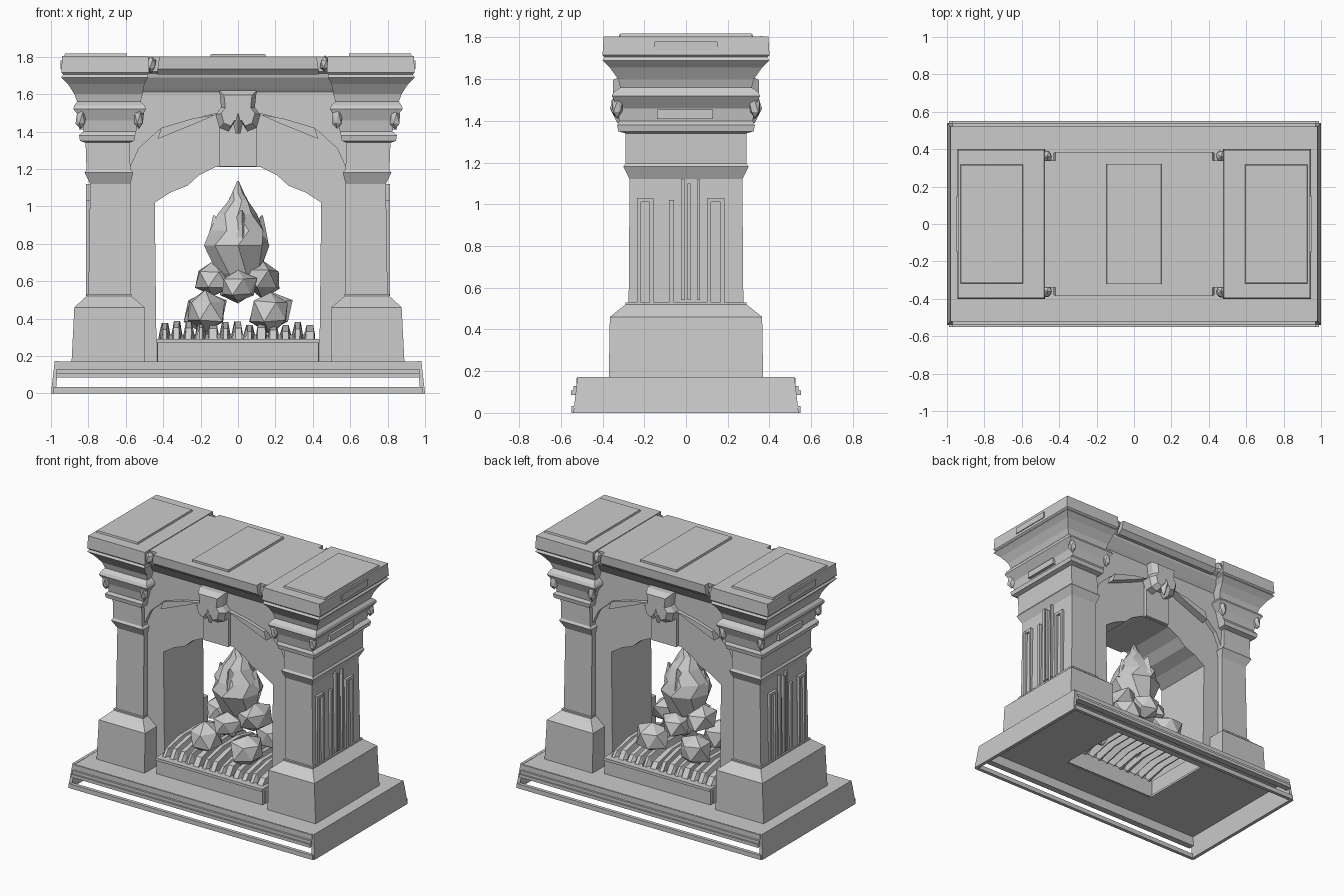
import bpy, bmesh, math, random
from mathutils import Vector
random.seed(4)


def finish(name, bm):
    bmesh.ops.recalc_face_normals(bm, faces=bm.faces)
    me = bpy.data.meshes.new(name)
    bm.to_mesh(me)
    bm.free()
    ob = bpy.data.objects.new(name, me)
    bpy.context.collection.objects.link(ob)
    return ob


def skin(name, rings):
    """Join equal-length closed rings of points and cap both ends."""
    bm = bmesh.new()
    vs = [[bm.verts.new(p) for p in r] for r in rings]
    n = len(rings[0])
    for a, b in zip(vs, vs[1:]):
        for i in range(n):
            j = (i + 1) % n
            bm.faces.new((a[i], a[j], b[j], b[i]))
    bm.faces.new(vs[0][::-1])
    bm.faces.new(vs[-1])
    return finish(name, bm)


def loft(name, rows, s=1):
    """Stack of rectangles: x0, x1, half depth, z."""
    return skin(name, [[(s * x0, -y, z), (s * x1, -y, z), (s * x1, y, z), (s * x0, y, z)]
                       for x0, x1, y, z in rows])


def box(name, x0, x1, y0, y1, z0, z1):
    return skin(name, [[(x0, y0, z), (x1, y0, z), (x1, y1, z), (x0, y1, z)] for z in (z0, z1)])


def prism(name, pts, y0, y1):
    """xz outline extruded along y."""
    return skin(name, [[(x, y, z) for x, z in pts] for y in (y0, y1)])


def mirrored(half):
    return half + [(-x, z) for x, z in reversed(half)]


def rock(name, c, size, jitter=0.16):
    bm = bmesh.new()
    bmesh.ops.create_icosphere(bm, subdivisions=1, radius=1)
    for v in bm.verts:
        k = 1 + random.uniform(-jitter, jitter)
        v.co = Vector([c[i] + v.co[i] * k * size[i] for i in range(3)])
    bmesh.ops.dissolve_limit(bm, angle_limit=0.25, verts=bm.verts, edges=bm.edges)
    bmesh.ops.triangulate(bm, faces=bm.faces)
    return finish(name, bm)


# Hollow base: top slab with a hole under the hearth
for s in (-1, 1):
    box("base_top_side", *sorted((s * 0.38, s * 0.975)), -0.52, 0.52, 0.155, 0.17)
    box("base_top_strip", -0.38, 0.38, *sorted((s * 0.28, s * 0.52)), 0.155, 0.17)
    # sloping end panels
    skin("base_end_panel", [
        [(s * 0.975, -0.54, 0), (s * 1.0, -0.54, 0), (s * 1.0, 0.54, 0), (s * 0.975, 0.54, 0)],
        [(s * 0.96, -0.52, 0.172), (s * 0.98, -0.52, 0.172), (s * 0.98, 0.52, 0.172), (s * 0.96, 0.52, 0.172)]])
    # stepped front and back mouldings, open gap, bottom rail
    for z0, z1, y in ((0.13, 0.168, 0.525), (0.108, 0.13, 0.54), (0.085, 0.108, 0.552)):
        box("base_moulding", -0.97, 0.97, *sorted((s * 0.505, s * y)), z0, z1)
    box("base_bottom_rail", -0.99, 0.99, *sorted((s * 0.525, s * 0.55)), 0, 0.033)

# Arched wall with deep opening
opening = [(0.435, 0.17), (0.445, 1.02), (0.36, 1.075), (0.27, 1.11), (0.21, 1.165), (0.12, 1.21)]
outer = [(0.60, 1.74), (0.60, 0.17)]
prism("arch_wall", mirrored(outer + opening), -0.23, 0.23)

# Spandrel panels, lintel and carved keystones, front and back
spandrel = [(0.58, 1.68), (0.58, 1.2), (0.53, 1.31), (0.42, 1.41), (0.27, 1.46), (0.1, 1.5)]
for s in (-1, 1):
    prism("spandrel_panel", mirrored(spandrel), s * 0.2, s * 0.26)
    for m in (-1, 1):
        leaf = [(0.43, 1.36), (0.41, 1.42), (0.24, 1.47), (0.12, 1.49), (0.22, 1.445)]
        prism("arch_leaf", [(m * x, z) for x, z in leaf], s * 0.22, s * 0.285)
    prism("keystone", [(-0.1, 1.212), (0.1, 1.212), (0.1, 1.58), (-0.1, 1.58)], s * 0.2, s * 0.255)
    brow = [(0.1, 1.62), (0.09, 1.53), (0.12, 1.49), (0.10, 1.42), (0.05, 1.40), (0.025, 1.44)]
    skin("keystone_carving", [[(x * k, s * y, 1.52 + (z - 1.52) * k) for x, z in mirrored(brow)]
                              for k, y in ((1, 0.24), (1, 0.31), (0.75, 0.35))])
    skin("keystone_nose", [[(-0.03 * k, s * 0.32, z), (0.03 * k, s * 0.32, z), (0, s * y, z)]
                           for k, y, z in ((0.5, 0.34, 1.53), (1, 0.365, 1.46), (0.4, 0.33, 1.39))])
loft("lintel", [(-0.55, 0.55, 0.25, 1.60), (-0.55, 0.55, 0.275, 1.63), (-0.55, 0.55, 0.32, 1.69),
                (-0.55, 0.55, 0.325, 1.71), (-0.5, 0.5, 0.34, 1.72), (-0.5, 0.5, 0.34, 1.80)])
loft("lintel_slab", [(-0.43, 0.43, 0.35, 1.705), (-0.43, 0.43, 0.38, 1.735), (-0.42, 0.42, 0.385, 1.80)])
loft("top_centre_band", [(-0.15, 0.15, 0.32, 1.79), (-0.145, 0.145, 0.32, 1.815)])

# Pedestal, column and capital on each side
pedestal = [(0.50, 0.89, 0.37, 0.165), (0.50, 0.875, 0.365, 0.46), (0.57, 0.81, 0.29, 0.52), (0.57, 0.81, 0.29, 0.53)]
column = [(0.575, 0.80, 0.275, 0.52), (0.575, 0.79, 0.27, 1.15)]
capital = [(0.575, 0.79, 0.27, 1.12), (0.56, 0.82, 0.30, 1.18), (0.575, 0.81, 0.29, 1.195), (0.58, 0.815, 0.29, 1.34),
           (0.555, 0.845, 0.325, 1.35), (0.55, 0.85, 0.33, 1.38), (0.545, 0.825, 0.32, 1.40), (0.53, 0.835, 0.33, 1.46),
           (0.49, 0.88, 0.355, 1.52), (0.50, 0.875, 0.345, 1.54), (0.52, 0.86, 0.315, 1.56), (0.51, 0.875, 0.325, 1.60),
           (0.50, 0.91, 0.365, 1.655), (0.48, 0.945, 0.40, 1.69), (0.485, 0.935, 0.39, 1.705),
           (0.475, 0.945, 0.40, 1.715), (0.48, 0.94, 0.395, 1.805)]
flutes = [(-0.225, 0.02, 0.52, 1.03), (-0.165, 0.02, 0.52, 1.03), (-0.07, 0.025, 0.53, 1.02), (-0.015, 0.02, 0.54, 1.12),
          (0.015, 0.015, 0.54, 1.1), (0.06, 0.015, 0.54, 1.12), (0.11, 0.02, 0.53, 1.03), (0.175, 0.02, 0.53, 1.03)]
for s in (-1, 1):
    loft("pedestal", pedestal, s)
    loft("column", column, s)
    loft("capital", capital, s)
    loft("top_end_plate", [(0.59, 0.93, 0.32, 1.795), (0.595, 0.925, 0.315, 1.818)], s)
    for y, w, z0, z1 in flutes:
        box("column_flute", *sorted((s * 0.78, s * 0.812)), y - w / 2, y + w / 2, z0, z1)
    for y in (-0.195, 0.142):
        box("flute_frame_end", *sorted((s * 0.78, s * 0.81)), y - 0.035, y + 0.035, 1.01, 1.03)
    box("capital_side_plate", *sorted((s * 0.80, s * 0.85)), -0.14, 0.13, 1.41, 1.455)
    box("capital_top_side_plate", *sorted((s * 0.92, s * 0.95)), -0.15, 0.15, 1.735, 1.78)
    for f in (-1, 1):
        # corner scrolls of the capital and cornice
        for x in (0.53, 0.84):
            rock("capital_scroll", (s * x, f * 0.33, 1.47), (0.03, 0.03, 0.06), 0.1)
        rock("cornice_scroll", (s * 0.465, f * 0.36, 1.76), (0.03, 0.035, 0.045), 0.1)

# Hearth box: four walls with a lip
for s in (-1, 1):
    box("hearth_front_wall", -0.43, 0.43, *sorted((s * 0.27, s * 0.33)), 0.16, 0.27)
    box("hearth_front_lip", -0.435, 0.435, *sorted((s * 0.27, s * 0.34)), 0.27, 0.29)
    box("hearth_side_wall", *sorted((s * 0.39, s * 0.433)), -0.3, 0.3, 0.16, 0.29)

# Corrugated bed of kindling inside the hearth
bm = bmesh.new()
rows = [(-0.30, 0.285), (-0.26, 0.33), (-0.10, 0.365), (0.10, 0.365), (0.26, 0.33), (0.30, 0.285)]
n = 13
cols = []
for i in range(n):
    x = -0.42 + i * 0.84 / n
    h = random.uniform(0, 0.025)
    for dx, dz in ((0, -0.05), (0.014, h), (0.044, h), (0.056, -0.05)):
        lean = random.uniform(-0.01, 0.01)
        cols.append([bm.verts.new((x + dx + lean * y * 3, y, z + (dz if abs(y) < 0.29 else dz * 0.3)))
                     for y, z in rows])
for a, b in zip(cols, cols[1:]):
    for j in range(len(rows) - 1):
        bm.faces.new((a[j], b[j], b[j + 1], a[j + 1]))
finish("kindling_bed", bm)

# Pile of angular fuel blocks
for sx in (-1, 1):
    for sy in (-1, 1):
        rock("lower_block", (sx * 0.175, sy * 0.14, 0.44), (0.115, 0.12, 0.115))
    rock("upper_block", (sx * 0.13, 0, 0.61), (0.11, 0.14, 0.10))
    rock("middle_block", (0, sx * 0.12, 0.57), (0.10, 0.10, 0.09))

# Faceted flame with side tongues
profile = [(0.05, 0.54), (0.12, 0.64), (0.18, 0.79), (0.155, 0.87), (0.105, 0.96), (0.055, 1.03), (0.035, 1.07), (0.004, 1.135)]
rings = []
for k, (r, z) in enumerate(profile):
    ring = []
    for i in range(8):
        a = math.tau * (i + 0.5 * (k % 2)) / 8
        q = r * random.uniform(0.93, 1.06)
        ring.append((q * math.cos(a), q * math.sin(a), z))
    rings.append(ring)
flame = skin("flame", rings)
for i in range(4):
    a = math.tau * i / 4 + 0.15
    c, d = math.cos(a), math.sin(a)
    z = 0.84 + 0.03 * (i % 2)
    skin("flame_tongue", [[(c * r - d * t, d * r + c * t, z + h) for r, t in ((r0, -w), (r1, 0), (r0, w))]
                          for r0, r1, w, h in ((0.10, 0.165, 0.06, -0.04), (0.09, 0.15, 0.04, 0.04),
                                               (0.125, 0.135, 0.005, 0.11))])
